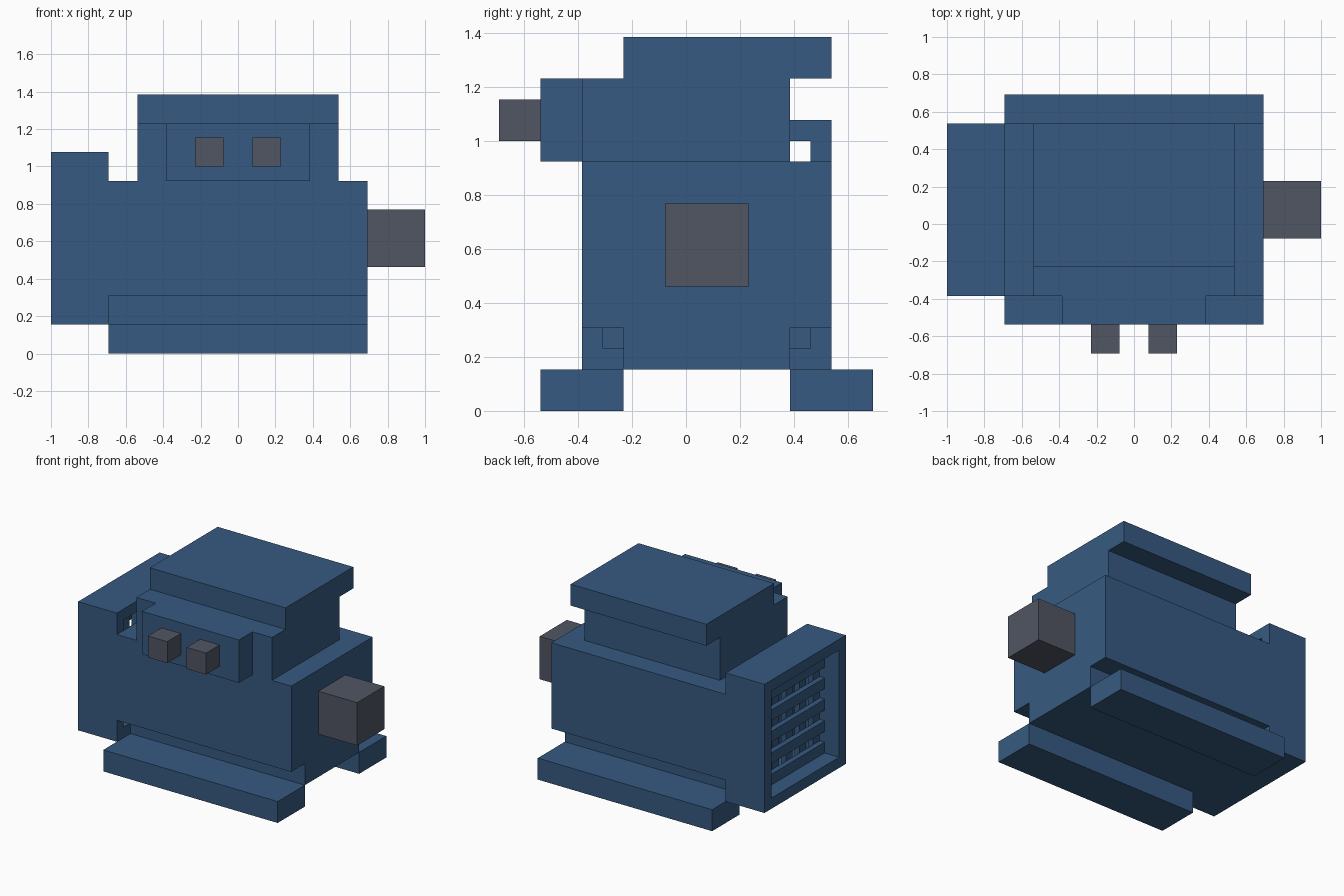
import bpy
import bmesh

cube = bpy.data.objects.get("Cube")
if cube:
    bpy.data.objects.remove(cube, do_unlink=True)

U = 1 / 13  # one block of the model's grid


def material(name, rgb):
    mat = bpy.data.materials.new(name)
    mat.use_nodes = True
    colour = (*rgb, 1.0)
    mat.diffuse_color = colour
    mat.node_tree.nodes["Principled BSDF"].inputs["Base Color"].default_value = colour
    return mat


BLUE = material("blue paint", (0.037, 0.102, 0.22))
GREY = material("grey metal", (0.082, 0.092, 0.125))


def finish(name, bm, mat):
    bmesh.ops.recalc_face_normals(bm, faces=bm.faces[:])
    mesh = bpy.data.meshes.new(name)
    bm.to_mesh(mesh)
    bm.free()
    mesh.materials.append(mat)
    obj = bpy.data.objects.new(name, mesh)
    bpy.context.scene.collection.objects.link(obj)
    return obj


def prism(name, profile, x0, x1, mat=BLUE):
    """Extrude a (y, z) outline along x; all sizes in grid blocks."""
    bm = bmesh.new()
    face = bm.faces.new([bm.verts.new((x0 * U, y * U, z * U)) for y, z in profile])
    moved = bmesh.ops.extrude_face_region(bm, geom=[face])["geom"]
    verts = [g for g in moved if isinstance(g, bmesh.types.BMVert)]
    bmesh.ops.translate(bm, verts=verts, vec=((x1 - x0) * U, 0, 0))
    return finish(name, bm, mat)


def box(name, x, y, z, mat=BLUE):
    outline = [(y[0], z[0]), (y[1], z[0]), (y[1], z[1]), (y[0], z[1])]
    return prism(name, outline, x[0], x[1], mat)


# Motor body with stepped lower edges
prism("motor_body", [(-3, 2), (5, 2), (5, 4), (7, 4), (7, 12), (-5, 12), (-5, 4), (-3, 4)], -9, 9)

# Mounting feet
box("front_foot", (-9, 9), (-7, -3), (0, 2))
box("back_foot", (-9, 9), (5, 9), (0, 2))

# Terminal housing, its lid and front block
box("terminal_housing", (-7, 7), (-5, 5), (12, 16))
box("housing_lid", (-7, 7), (-3, 7), (16, 18))
box("terminal_block", (-5, 5), (-7, -5), (12, 16))

# Terminals and drive shaft
for side, x in (("right", -3), ("left", 1)):
    box(side + "_terminal", (x, x + 2), (-9, -7), (13, 15), GREY)
box("drive_shaft", (9, 13), (-1, 3), (6, 10), GREY)

# Fan shroud: open tube with thick walls
shroud = box("fan_shroud", (-13, -9), (-5, 7), (2, 14))
bm = bmesh.new()
bm.from_mesh(shroud.data)
bm.normal_update()
ends = [f for f in bm.faces if abs(f.normal.x) > 0.9]
bmesh.ops.delete(bm, geom=ends, context='FACES_ONLY')
bm.to_mesh(shroud.data)
bm.free()
wall = shroud.modifiers.new("wall", 'SOLIDIFY')
wall.thickness = U
wall.offset = -1
wall.use_even_offset = True

# Fan grille: horizontal slats in front of vertical bars
for i in range(5):
    box(f"grille_slat_{i + 1}", (-11.5, -11), (-4, 6), (3 + 2 * i, 4 + 2 * i))
    box(f"grille_bar_{i + 1}", (-11, -10.5), (-4 + 2 * i, -3 + 2 * i), (3, 13))
